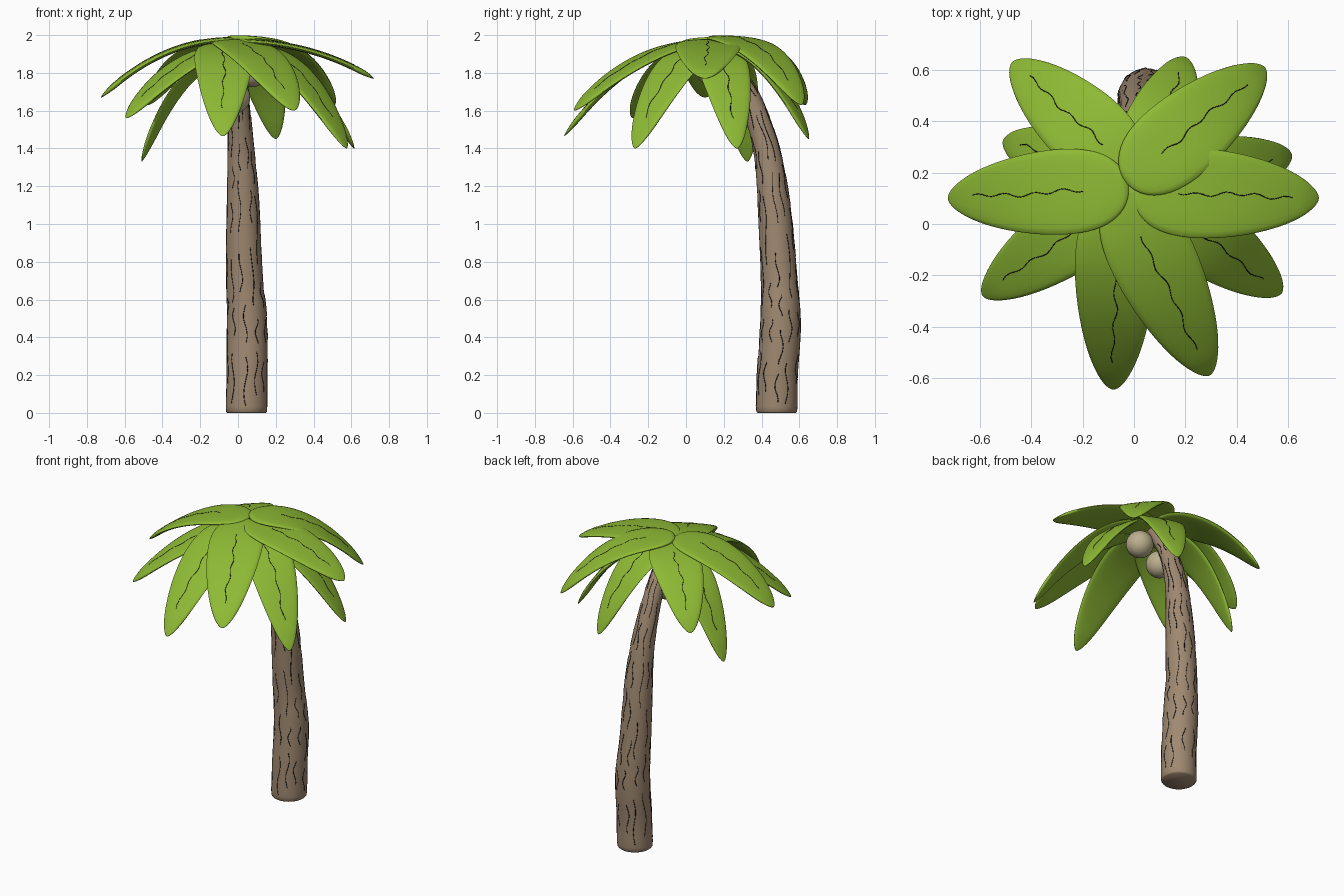
import bpy, bmesh, math, random
from mathutils import Vector as V

if "Cube" in bpy.data.objects:
    bpy.data.objects.remove(bpy.data.objects["Cube"])

random.seed(4)
UP = V((0, 0, 1))


def material(name, rgb):
    m = bpy.data.materials.new(name)
    m.diffuse_color = (*rgb, 1)
    m.use_nodes = True
    m.node_tree.nodes["Principled BSDF"].inputs["Base Color"].default_value = m.diffuse_color
    return m


GREEN = material("leaf_green", (0.27, 0.49, 0.035))
BARK = material("bark_brown", (0.35, 0.25, 0.165))
HUSK = material("coconut_husk", (0.50, 0.43, 0.27))
DARK = material("dark_line", (0.01, 0.01, 0.01))


def loft(name, rings, mat):
    """Skin a list of rings into a closed, smooth shaded tube."""
    bm = bmesh.new()
    rows = [[bm.verts.new(p) for p in r] for r in rings]
    n = len(rows[0])
    for a, b in zip(rows, rows[1:]):
        for i in range(n):
            bm.faces.new((a[i], a[(i + 1) % n], b[(i + 1) % n], b[i]))
    bm.faces.new(rows[0])
    bm.faces.new(rows[-1])
    bmesh.ops.recalc_face_normals(bm, faces=bm.faces)
    me = bpy.data.meshes.new(name)
    bm.to_mesh(me)
    bm.free()
    ob = bpy.data.objects.new(name, me)
    bpy.context.collection.objects.link(ob)
    me.materials.append(mat)
    for o in bpy.context.selected_objects:
        o.select_set(False)
    ob.select_set(True)
    bpy.context.view_layer.objects.active = ob
    bpy.ops.object.shade_smooth_by_angle(angle=math.radians(50))
    return ob


def lines(name, paths, radius):
    """Thin dark lines lying on a surface."""
    cu = bpy.data.curves.new(name, 'CURVE')
    cu.dimensions = '3D'
    cu.bevel_depth = radius
    cu.bevel_resolution = 0
    for path in paths:
        sp = cu.splines.new('POLY')
        sp.points.add(len(path) - 1)
        for pt, p in zip(sp.points, path):
            pt.co = (*p, 1)
    cu.materials.append(DARK)
    ob = bpy.data.objects.new(name, cu)
    bpy.context.collection.objects.link(ob)
    for o in bpy.context.selected_objects:
        o.select_set(False)
    ob.select_set(True)
    bpy.context.view_layer.objects.active = ob
    bpy.ops.object.convert(target='MESH')


# Trunk: x, y, z, radius along the leaning stem
STEM = [(.045, .48, 0, .11), (.047, .484, .2, .108), (.048, .498, .4, .108),
        (.045, .500, .55, .104), (.034, .494, .7, .097), (.028, .474, 1, .09),
        (.024, .456, 1.2, .081), (.015, .425, 1.4, .07), (.005, .365, 1.6, .06),
        (0, .295, 1.75, .052), (0, .19, 1.92, .042)]


def stem(s):
    """Smoothly interpolated stem centre and radius, s from 0 to 1."""
    f = min(max(s, 0), 1) * (len(STEM) - 1)
    i = min(int(f), len(STEM) - 2)
    u = f - i
    p = [STEM[min(max(k, 0), len(STEM) - 1)] for k in (i - 1, i, i + 1, i + 2)]
    c = [b + .5 * u * (d - a + u * (2 * a - 5 * b + 4 * d - e + u * (3 * (b - d) + e - a)))
         for a, b, d, e in zip(*p)]
    return V(c[:3]), c[3]


def on_stem(s, ang, extra=0):
    c, r = stem(s)
    t = (stem(s + .02)[0] - stem(s - .02)[0]).normalized() if s > .05 else UP
    a = V((1, 0, 0)) - t * t.x
    a.normalize()
    b = t.cross(a)
    return c + (a * math.cos(ang) + b * math.sin(ang)) * (r + extra)


N = 32
rings = [[on_stem(s, math.tau * k / N, e) for k in range(N)]
         for s, e in [(0, -.008), (.006, -.002)] + [(j / 44, 0) for j in range(1, 45)]]
loft("trunk", rings, BARK)

# Bark cracks
cracks = []
for col in range(11):
    s = random.uniform(.02, .08)
    while s < .9:
        length = random.uniform(.06, .15)
        a0 = math.tau * (col + random.uniform(-.2, .2)) / 11
        ph = random.uniform(0, 6)
        cracks.append([on_stem(min(s + length * k / 8, .97), a0 + .09 * math.sin(ph + .8 * k))
                       for k in range(9)])
        s += length + random.uniform(.02, .06)
lines("bark_cracks", cracks, .002)

# Leaves: base point, tip point, half width, droop power
LEAVES = {
    "right": ((-.01, .13, 1.965), (.72, .10, 1.77), .178, 2.2),
    "left": ((-.02, .14, 1.975), (-.725, .10, 1.67), .17, 2.2),
    "back_right": ((-.03, .16, 1.984), (.51, .61, 1.63), .165, 2.5),
    "back_left": ((.0, .20, 1.960), (-.475, .63, 1.63), .16, 2.4),
    "back": ((.02, .16, 1.94), (.20, .65, 1.45), .145, 2.3),
    "low_right_back": ((.03, .14, 1.92), (.615, .27, 1.40), .145, 2.1),
    "low_right_front": ((.02, .14, 1.94), (.575, -.27, 1.40), .155, 2.1),
    "front_right": ((-.06, .14, 1.965), (.295, -.59, 1.60), .17, 2.0),
    "front": ((-.07, .12, 1.945), (-.08, -.645, 1.465), .16, 2.1),
    "front_left": ((.0, .14, 1.94), (-.59, -.28, 1.56), .155, 1.9),
    "low_left_back": ((.0, .17, 1.88), (-.51, .325, 1.33), .14, 2.5),
}


def leaf_frame(base, tip, power, t):
    """Centre, sideways and upward directions at t along a drooping leaf."""
    b, d = V(base), V(tip) - V(base)
    flat = V((d.x, d.y, 0))
    c = b + flat * t + UP * d.z * t ** power
    tan = (flat + UP * d.z * power * t ** (power - 1)).normalized()
    side = flat.cross(UP).normalized()
    return c, side, side.cross(tan).normalized()


M, K = 34, 20
veins = []
for name, (base, tip, hw, power) in LEAVES.items():
    rings = []
    for j in range(M + 1):
        t = .001 + .9985 * (1 - math.cos(math.pi * j / M)) / 2
        c, side, up = leaf_frame(base, tip, power, t)
        w = (1 - t ** 2.6) ** .6 * (1 - (1 - t) ** 6) ** .5
        h = .015 * min(1, w * 2.5)
        ring = []
        for k in range(K):
            a = math.tau * k / K
            x = math.copysign(abs(math.cos(a)) ** .8, math.cos(a))
            y = math.copysign(abs(math.sin(a)) ** .7, math.sin(a))
            ring.append(c + side * (1.06 * hw * w * x) + up * (h * y - .002 * (w * x) ** 2))
        rings.append(ring)
    loft("leaf_" + name, rings, GREEN)
    ph = random.uniform(0, 6)
    vein = []
    for k in range(25):
        c, side, up = leaf_frame(base, tip, power, .25 + .6 * k / 24)
        vein.append(c + side * (.007 * math.sin(ph + k) + .005 * math.sin(.37 * k)) + up * .0145)
    veins.append(vein)
lines("leaf_veins", veins, .002)

# Coconuts under the crown
for i, p in enumerate([(.075, .145, 1.81), (-.02, .22, 1.67)]):
    bpy.ops.mesh.primitive_uv_sphere_add(segments=32, ring_count=16, radius=.085, location=p)
    ob = bpy.context.object
    ob.name = f"coconut_{i + 1}"
    ob.data.materials.append(HUSK)
    bpy.ops.object.shade_smooth()
